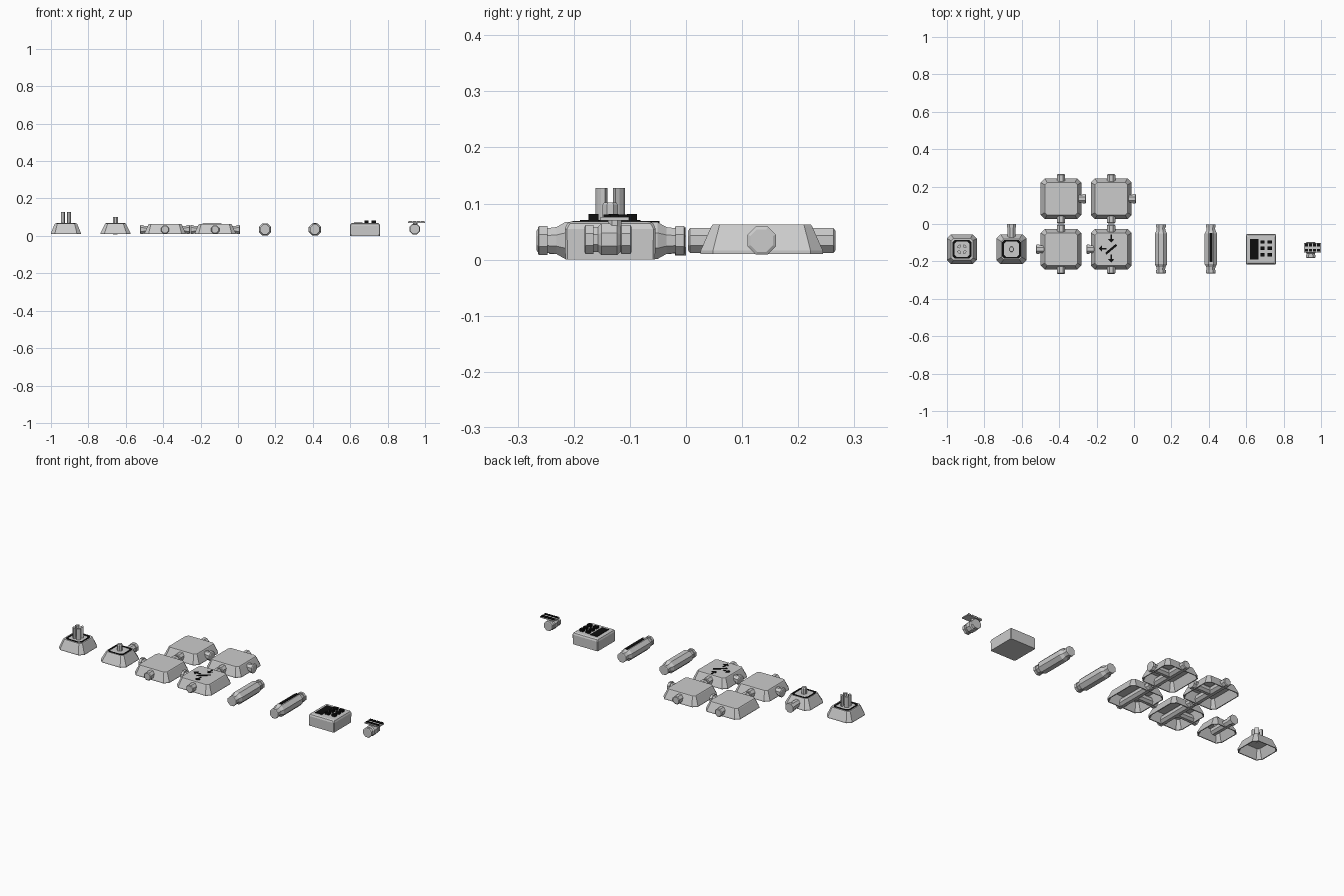
import bpy, bmesh, math
from mathutils import Matrix, Vector

cube = bpy.data.objects.get("Cube")
if cube:
    bpy.data.objects.remove(cube)


def material(name, value):
    mat = bpy.data.materials.new(name)
    mat.use_nodes = True
    color = (value, value, value, 1)
    mat.diffuse_color = color
    mat.node_tree.nodes["Principled BSDF"].inputs["Base Color"].default_value = color
    return mat


GREY = material("light grey", 0.6)
BLACK = material("black", 0.004)
MID = -0.135   # y of the row of parts
AXIS_Z = 0.034  # height of every pipe axis


def finish(name, bm, mat, loc=(0, 0, 0)):
    bmesh.ops.recalc_face_normals(bm, faces=bm.faces)
    mesh = bpy.data.meshes.new(name)
    bm.to_mesh(mesh)
    bm.free()
    mesh.materials.append(mat)
    obj = bpy.data.objects.new(name, mesh)
    obj.location = loc
    bpy.context.collection.objects.link(obj)
    return obj


def loft(name, rings, mat, loc, cap_start=True, cap_end=True):
    """Skin a list of equal-length point rings."""
    bm = bmesh.new()
    loops = [[bm.verts.new(p) for p in ring] for ring in rings]
    for a, b in zip(loops, loops[1:]):
        for i in range(len(a)):
            j = (i + 1) % len(a)
            bm.faces.new((a[i], a[j], b[j], b[i]))
    if cap_start:
        bm.faces.new(loops[0])
    if cap_end:
        bm.faces.new(loops[-1])
    return finish(name, bm, mat, loc)


def box(name, size, loc, mat, angle=0):
    bm = bmesh.new()
    bmesh.ops.create_cube(bm, size=1)
    bm.transform(Matrix.Rotation(angle, 4, "Z") @ Matrix.Diagonal((*size, 1)))
    return finish(name, bm, mat, loc)


def pipe(name, profile, loc, axis="Y", mat=GREY):
    """Octagonal pipe from (distance, flat radius) pairs along an axis."""
    rings = []
    for t, r in profile:
        ring = []
        for k in range(8):
            a = math.radians(22.5 + 45 * k)
            u, v = [r / math.cos(math.pi / 8) * f(a) for f in (math.cos, math.sin)]
            ring.append({"X": (t, u, v), "Y": (u, t, v), "Z": (u, v, t)}[axis])
        rings.append(ring)
    return loft(name, rings, mat, loc)


def chamfered_square(half, cut, z):
    e = half - cut
    return [(half, -e, z), (half, e, z), (e, half, z), (-e, half, z),
            (-half, e, z), (-half, -e, z), (-e, -half, z), (e, -half, z)]


def hollow_base(name, half, top, z_top, x, y):
    """Sloped housing, open underneath."""
    rings = [chamfered_square(half, 0.022, 0.01),
             chamfered_square(half, 0.022, 0.016),
             chamfered_square(top + 0.003, 0.014, z_top - 0.004),
             chamfered_square(top, 0.012, z_top)]
    obj = loft(name, rings, GREY, (x, y, 0), cap_start=False)
    mod = obj.modifiers.new("shell", "SOLIDIFY")
    mod.thickness = 0.006
    mod.offset = -1
    return obj


def square_band(name, x, y, z, half=0.05, width=0.009):
    inner = half - width
    rings = [chamfered_square(h, 0.012, dz) for h, dz in
             ((inner, 0), (half, 0), (half, 0.003), (inner, 0.003), (inner, 0))]
    loft(name, rings, BLACK, (x, y, z), False, False)


# Prong base: housing, black band and four curved prongs
hollow_base("prong_base", 0.08, 0.058, 0.066, -0.92, MID)
square_band("prong_base_band", -0.92, MID, 0.065)
for q in range(4):
    rings = []
    for s in range(4):
        a = math.radians(90 * q + 20 + 50 * s / 3)
        c, d = math.cos(a), math.sin(a)
        rings.append([(r * c, r * d, z) for r, z in
                      ((0.014, 0.06), (0.028, 0.06), (0.028, 0.128), (0.014, 0.128))])
    loft(f"prong_{q}", rings, GREY, (-0.92, MID, 0))

# Outlet base: housing, black band, upright post and rear pipe
hollow_base("outlet_base", 0.08, 0.054, 0.066, -0.655, MID)
square_band("outlet_base_band", -0.655, MID, 0.065)
pipe("outlet_post", [(0.03, 0.014), (0.097, 0.014), (0.102, 0.011)],
     (-0.655, MID, 0), "Z")
pipe("outlet_pipe", [(-0.025, 0.021), (0.115, 0.021), (0.115, 0.025), (0.135, 0.025)],
     (-0.655, MID, 0.032))

# Four pipe tiles, each with a through pipe and one side branch
for x, y, side in ((-0.39, MID, -1), (-0.39, -MID, 1), (-0.122, MID, -1), (-0.122, -MID, 1)):
    tag = f"{'left' if x > -0.2 else 'right'}_{'back' if y > 0 else 'front'}"
    hollow_base("tile_" + tag, 0.109, 0.087, 0.063, x, y)
    pipe("through_pipe_" + tag,
         [(-0.131, 0.018), (-0.128, 0.022), (0.128, 0.022), (0.131, 0.018)],
         (x, y, AXIS_Z))
    pipe("branch_pipe_" + tag,
         [(0, 0.02), (side * 0.115, 0.02), (side * 0.115, 0.025),
          (side * 0.13, 0.025), (side * 0.133, 0.02)],
         (x, y, AXIS_Z), "X")


# Flow arrows on the front left tile
def arrow(name, x, y, angle):
    bm = bmesh.new()
    outline = [(-0.022, -0.004), (0.002, -0.004), (0.002, -0.017), (0.022, 0),
               (0.002, 0.017), (0.002, 0.004), (-0.022, 0.004)]
    face = bm.faces.new([bm.verts.new((px, py, 0)) for px, py in outline])
    new = bmesh.ops.extrude_face_region(bm, geom=[face])["geom"]
    bmesh.ops.translate(bm, vec=Vector((0, 0, 0.003)),
                        verts=[v for v in new if isinstance(v, bmesh.types.BMVert)])
    bm.transform(Matrix.Rotation(math.radians(angle), 4, "Z"))
    finish(name, bm, BLACK, (x, y, 0.062))


arrow("arrow_inlet", -0.122, -0.078, -90)
arrow("arrow_outlet", -0.122, -0.185, -90)
arrow("arrow_branch", -0.168, MID + 0.004, 180)
box("valve_bar", (0.075, 0.012, 0.003), (-0.122, MID, 0.0635), BLACK, math.radians(40))

# Two straight couplings with collared ends; the second has a dark slot
half_profile = [(0.082, 0.033), (0.098, 0.024), (0.114, 0.022),
                (0.114, 0.026), (0.129, 0.026), (0.131, 0.023)]
profile = [(-t, r) for t, r in reversed(half_profile)] + half_profile
for name, x in (("plain_coupling", 0.144), ("slotted_coupling", 0.411)):
    pipe(name, profile, (x, -0.133, AXIS_Z))
box("coupling_slot", (0.017, 0.155, 0.004), (0.411, -0.125, 0.0665), BLACK)

# Control box: chamfered body, dark screen and six buttons
loft("control_box", [chamfered_square(0.08, 0.004, 0), chamfered_square(0.081, 0.004, 0.055),
                     chamfered_square(0.077, 0.005, 0.064), chamfered_square(0.07, 0.006, 0.068)],
     GREY, (0.679, MID, 0))
box("control_screen", (0.044, 0.108, 0.004), (0.643, MID, 0.0685), BLACK)
for x in (0.687, 0.726):
    for y in (-0.096, -0.129, -0.165):
        box("control_button", (0.023, 0.018, 0.014), (x, y, 0.074), BLACK)

# Small valve: collared barrel, stem and top plate with dark studs
pipe("valve_barrel", [(-0.044, 0.022), (-0.042, 0.026), (-0.028, 0.026), (-0.028, 0.022),
                      (-0.02, 0.022), (-0.014, 0.028), (0.014, 0.028), (0.02, 0.022),
                      (0.022, 0.026), (0.038, 0.026), (0.04, 0.022)],
     (0.945, -0.137, 0.036))
pipe("valve_stem", [(0.05, 0.012), (0.073, 0.012)], (0.948, -0.127, 0), "Z")
box("valve_plate", (0.09, 0.05, 0.006), (0.954, -0.127, 0.073), GREY)
for x in (0.921, 0.943, 0.965, 0.987):
    for y, depth in ((-0.112, 0.018), (-0.141, 0.012)):
        box("valve_stud", (0.016, depth, 0.004), (x, y, 0.078), BLACK)
